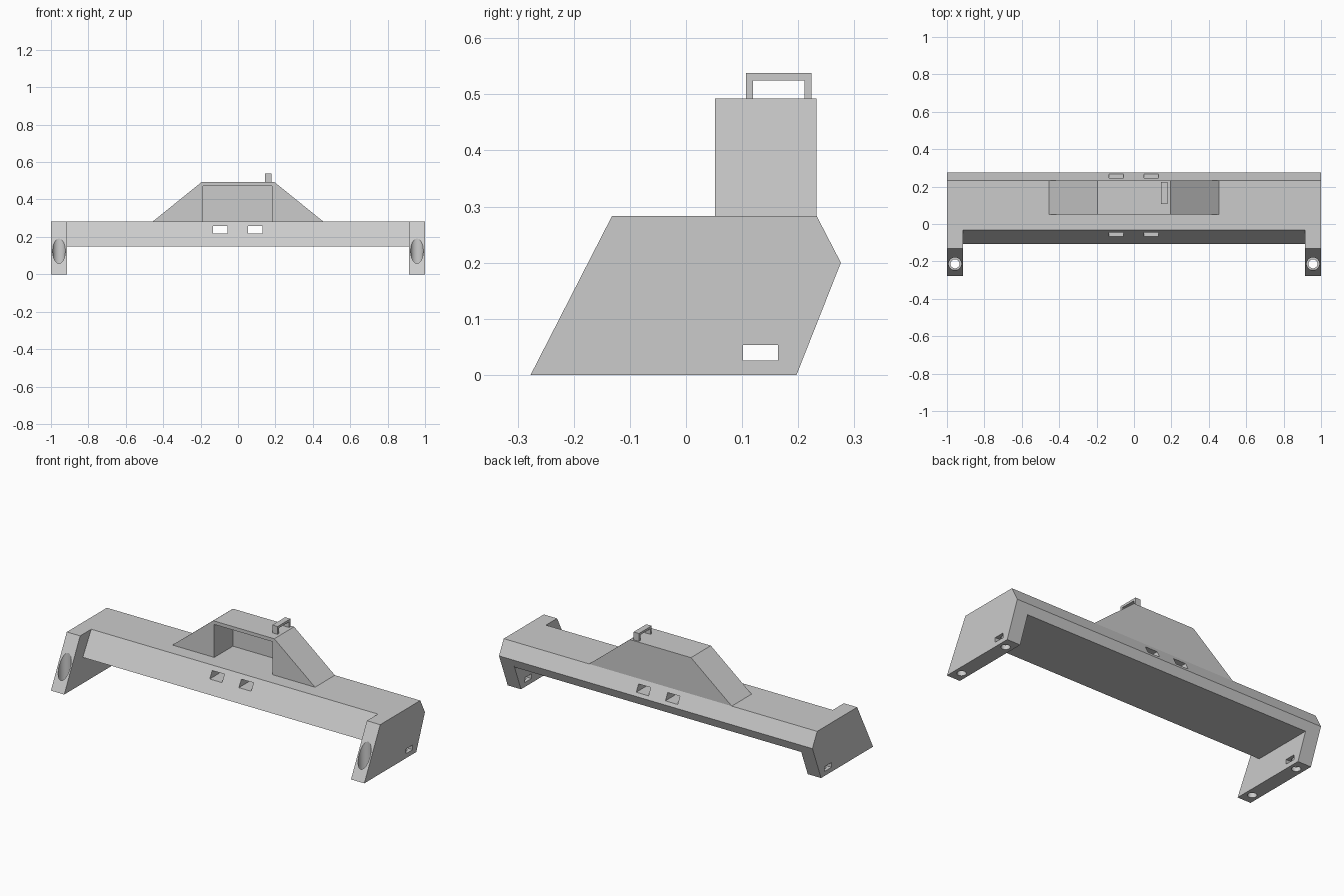
import bpy
import bmesh
import math
from mathutils import Vector

cube = bpy.data.objects.get("Cube")
if cube:
    bpy.data.objects.remove(cube, do_unlink=True)

grey = bpy.data.materials.new("matte grey")
grey.use_nodes = True
grey.diffuse_color = (0.6, 0.6, 0.6, 1)
grey.node_tree.nodes["Principled BSDF"].inputs["Base Color"].default_value = (0.6, 0.6, 0.6, 1)


def finish(name, bm):
    bmesh.ops.recalc_face_normals(bm, faces=bm.faces)
    mesh = bpy.data.meshes.new(name)
    bm.to_mesh(mesh)
    bm.free()
    mesh.materials.append(grey)
    obj = bpy.data.objects.new(name, mesh)
    bpy.context.collection.objects.link(obj)
    return obj


def extrude(name, profile, axis, start, end):
    """Extrude a (y, z) profile along x, or an (x, z) profile along y."""
    bm = bmesh.new()
    place = (lambda a, b: (start, a, b)) if axis == "x" else (lambda a, b: (a, start, b))
    face = bm.faces.new([bm.verts.new(place(a, b)) for a, b in profile])
    result = bmesh.ops.extrude_face_region(bm, geom=[face])
    shift = Vector((end - start, 0, 0)) if axis == "x" else Vector((0, end - start, 0))
    moved = [v for v in result["geom"] if isinstance(v, bmesh.types.BMVert)]
    bmesh.ops.translate(bm, verts=moved, vec=shift)
    return finish(name, bm)


def box(name, x0, x1, y0, y1, z0, z1):
    return extrude(name, [(y0, z0), (y1, z0), (y1, z1), (y0, z1)], "x", x0, x1)


def cylinder(name, x, y, radius, z0, z1):
    bm = bmesh.new()
    bmesh.ops.create_cone(bm, cap_ends=True, segments=40, radius1=radius,
                          radius2=radius, depth=z1 - z0)
    bmesh.ops.translate(bm, verts=bm.verts, vec=(x, y, (z0 + z1) / 2))
    return finish(name, bm)


def cut(obj, cutters):
    for cutter in cutters:
        cutter.hide_render = True
        mod = obj.modifiers.new("cut", "BOOLEAN")
        mod.operation = "DIFFERENCE"
        mod.solver = "EXACT"
        mod.object = cutter
        bpy.context.view_layer.objects.active = obj
        bpy.ops.object.modifier_apply(modifier=mod.name)
        bpy.data.objects.remove(cutter, do_unlink=True)


INNER = 0.915          # inner face of the end plates
TOP = 0.283            # top of the beam
BACK, BACK_TOP = (0.276, 0.2), (0.233, TOP)

# End plates with a counterbored front hole, rear hole and nut slot
plate_profile = [(-0.277, 0), (0.197, 0), BACK, BACK_TOP, (-0.132, TOP)]
for side, label in ((1, "left"), (-1, "right")):
    plate = extrude(label + "_end_plate", plate_profile, "x", side * INNER, side)
    x = side * 0.957
    cut(plate, [
        cylinder("counterbore", x, -0.213, 0.034, 0.03, 0.4),
        cylinder("front_hole", x, -0.213, 0.024, -0.1, 0.2),
        cylinder("rear_hole", x, 0.133, 0.024, -0.1, 0.1),
        box("nut_slot", x - 0.1, x + 0.1, 0.102, 0.164, 0.026, 0.053),
    ])

# Cross beam with two through slots
beam = extrude("cross_beam", [(-0.108, 0.15), (0.256, 0.15), BACK, BACK_TOP, (-0.031, TOP)],
               "x", -INNER, INNER)
cut(beam, [box("slot", x - 0.039, x + 0.039, -0.5, 0.5, 0.219, 0.259) for x in (-0.094, 0.092)])

# Tapered housing, open at the front
housing = extrude("housing", [(-0.455, TOP), (0.455, TOP), (0.195, 0.493), (-0.195, 0.493)],
                  "y", 0.052, 0.233)
cut(housing, [box("cavity", -0.188, 0.183, -0.1, 0.222, 0.2, 0.473)])

# Carry loop on the roof
extrude("roof_loop", [(0.107, 0.49), (0.119, 0.49), (0.119, 0.525), (0.211, 0.525),
                      (0.211, 0.49), (0.224, 0.49), (0.224, 0.538), (0.107, 0.538)],
        "x", 0.144, 0.178)

# Smooth round holes, keep the edges sharp
bpy.ops.object.select_all(action="DESELECT")
for obj in bpy.context.scene.objects:
    if obj.type == "MESH":
        obj.select_set(True)
        bpy.context.view_layer.objects.active = obj
bpy.ops.object.shade_smooth_by_angle(angle=math.radians(25))
